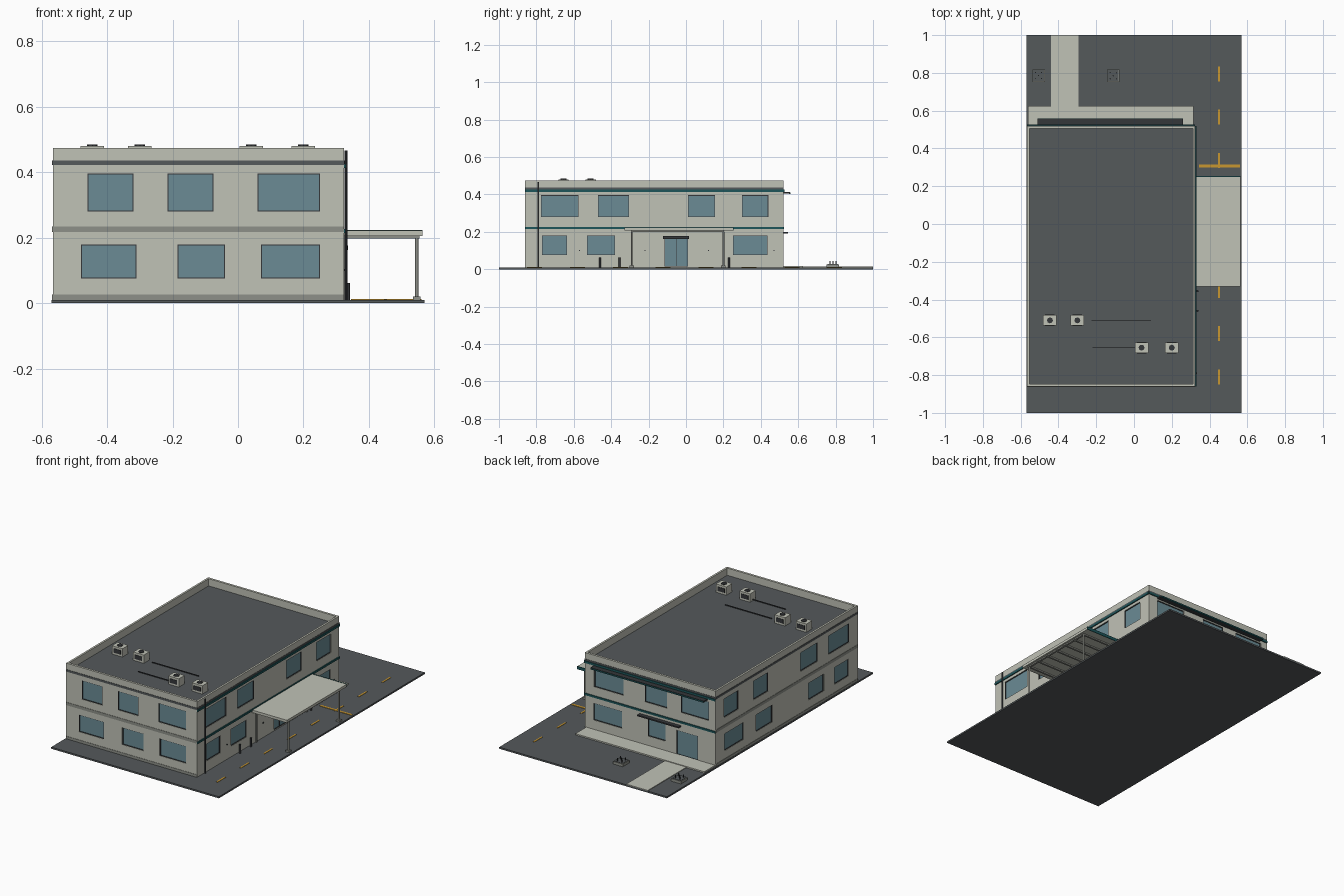
import bpy, bmesh
from mathutils import Vector

old = bpy.data.objects.get("Cube")
if old:
    bpy.data.objects.remove(old, do_unlink=True)


def material(name, *rgb):
    m = bpy.data.materials.new(name)
    m.use_nodes = True
    m.diffuse_color = (*rgb, 1)
    m.node_tree.nodes["Principled BSDF"].inputs["Base Color"].default_value = (*rgb, 1)
    return m


WALL = material("pale stone", .53, .54, .47)
BAND = material("grey trim", .27, .28, .25)
ASPHALT = material("asphalt grey", .09, .1, .105)
DARK = material("charcoal metal", .035, .038, .042)
GLASS = material("blue glass", .145, .26, .3)
TEAL = material("dark teal", .012, .09, .1)
YELLOW = material("road yellow", .58, .31, .03)


def add_box(bm, x, y, z):
    r = bmesh.ops.create_cube(bm, size=1)
    c = Vector((sum(x), sum(y), sum(z))) / 2
    s = (x[1] - x[0], y[1] - y[0], z[1] - z[0])
    bmesh.ops.scale(bm, vec=s, verts=r["verts"])
    bmesh.ops.translate(bm, vec=c, verts=r["verts"])


def boxes(name, mat, items):
    """One object made of boxes given as (x, y, z) ranges."""
    bm = bmesh.new()
    for item in items:
        add_box(bm, *item)
    me = bpy.data.meshes.new(name)
    bm.to_mesh(me)
    bm.free()
    me.materials.append(mat)
    ob = bpy.data.objects.new(name, me)
    bpy.context.collection.objects.link(ob)
    return ob


def box(name, mat, x, y, z):
    return boxes(name, mat, [(x, y, z)])


def cylinder(name, mat, x, y, z, r, sides=12):
    bm = bmesh.new()
    bmesh.ops.create_cone(bm, cap_ends=True, segments=sides, radius1=r, radius2=r, depth=z[1] - z[0])
    bmesh.ops.translate(bm, vec=(x, y, sum(z) / 2), verts=bm.verts)
    me = bpy.data.meshes.new(name)
    bm.to_mesh(me)
    bm.free()
    me.materials.append(mat)
    ob = bpy.data.objects.new(name, me)
    bpy.context.collection.objects.link(ob)
    return ob


# Main dimensions
X0, X1, Y0, Y1 = -.566, .324, -.86, .52
GROUND, ROOF, TOP = .01, .428, .474
UPPER, LOWER, DOOR = (.28, .396), (.075, .18), (.014, .165)

# Ground and paving
box("ground", ASPHALT, (-.57, .57), (-1, 1), (0, GROUND))
box("rear_terrace", WALL, (-.562, .314), (Y1, .625), (GROUND, .018))
box("rear_walkway", WALL, (-.44, -.294), (.625, 1), (GROUND, .014))

# Openings: side, range along the wall, height range
openings = []
for span in ((-.46, -.32), (-.215, -.075), (.06, .25)):
    openings.append(("front", span, UPPER))
for span in ((-.48, -.31), (-.185, -.04), (.07, .25)):
    openings.append(("front", span, LOWER))
for span in ((-.52, -.33), (-.235, -.085), (.06, .26)):
    openings.append(("back", span, UPPER))
openings += [("back", (.07, .265), LOWER), ("back", (-.225, -.105), LOWER), ("back", (-.445, -.3), DOOR)]
for side in ("left", "right"):
    for span in ((-.775, -.575), (-.47, -.305), (.01, .155), (.3, .44)):
        openings.append((side, span, UPPER))
    for span in ((-.77, -.635), (-.53, -.38), (.25, .435)):
        openings.append((side, span, LOWER))
openings += [("left", (-.115, .01), DOOR), ("right", (-.03, .13), LOWER)]


def on_wall(side, span, z, inner, outer):
    """Box on a wall, from depth inner to outer (positive is outward)."""
    if side == "front":
        return span, (Y0 - outer, Y0 - inner), z
    if side == "back":
        return span, (Y1 + inner, Y1 + outer), z
    if side == "left":
        return (X1 + inner, X1 + outer), span, z
    return (X0 - outer, X0 - inner), span, z


# Walls with recessed openings and a sunken roof
walls = box("walls", WALL, (X0, X1), (Y0, Y1), (GROUND, TOP))
cuts = [on_wall(*o, -.008, .02) for o in openings]
cuts.append(((X0 + .012, X1 - .012), (Y0 + .014, Y1 - .014), (ROOF, TOP + .1)))
cutter = boxes("opening_cutter", WALL, cuts)
mod = walls.modifiers.new("openings", "BOOLEAN")
mod.operation, mod.solver, mod.object = "DIFFERENCE", "EXACT", cutter
graph = bpy.context.evaluated_depsgraph_get()
cut_mesh = bpy.data.meshes.new_from_object(walls.evaluated_get(graph))
walls.modifiers.clear()
walls.data = cut_mesh
bpy.data.objects.remove(cutter, do_unlink=True)

boxes("window_panes", GLASS, [on_wall(*o, -.01, -.006) for o in openings])
box("roof_deck", ASPHALT, (X0 + .011, X1 - .011), (Y0 + .013, Y1 - .013), (ROOF - .004, ROOF + .002))

# Thin dark frame around each opening
frames = []
for side, (a, b), (lo, hi) in openings:
    t = .003
    for span, z in (((a, b), (hi - t, hi)), ((a, b), (lo, lo + t)),
                    ((a, a + t), (lo, hi)), ((b - t, b), (lo, hi))):
        frames.append(on_wall(side, span, z, -.008, -.002))
boxes("window_frames", DARK, frames)

# Horizontal trim on every wall
spans = {"front": (X0, X1), "back": (X0, X1), "left": (Y0, Y1), "right": (Y0, Y1)}
boxes("base_trim", BAND, [on_wall(s, spans[s], (GROUND, .026), -.002, .002) for s in ("front", "right")])
boxes("floor_band", BAND, [on_wall(s, spans[s], (.217, .235), -.002, .002) for s in ("front", "right")])
boxes("cornice_band", ASPHALT, [on_wall(s, spans[s], (.423, .436), -.002, .002) for s in spans])
boxes("teal_floor_band", TEAL, [on_wall(s, spans[s], (.215, .227), -.002, .005) for s in ("back", "left")])
boxes("teal_cornice", TEAL, [on_wall(s, spans[s], (.413, .426), -.002, .006) for s in ("back", "left")])

# Rear awnings and door headers
box("rear_awning", DARK, (-.51, .26), (Y1, .556), (.404, .412))
box("rear_awning_edge", TEAL, (-.51, .26), (.55, .558), (.402, .41))
box("rear_door_awning", DARK, (-.33, -.05), (Y1, .545), (.192, .2))
box("side_door_header", DARK, (X1, X1 + .012), (-.122, .016), (.163, .177))
box("side_door_split", DARK, (X1 - .008, X1 - .003), (-.054, -.051), DOOR)

# Entrance canopy with ribs, posts and footings
box("canopy_roof", WALL, (X1, .564), (-.33, .25), (.206, .222))
box("canopy_edge", TEAL, (X1, .564), (.25, .254), (.206, .224))
ribs = [((X1, .555), (y, y + .012), (.198, .207)) for y in [-.295 + .081 * i for i in range(7)]]
ribs.append(((.54, .552), (-.295, .203), (.198, .207)))
boxes("canopy_beams", BAND, ribs)
for i, y in enumerate((-.29, .2)):
    cylinder(f"canopy_post_{i}", BAND, .546, y, (GROUND, .2), .005)
    box(f"post_footing_{i}", BAND, (.534, .558), (y - .012, y + .012), (GROUND, .02))
    box(f"wall_post_{i}", BAND, (X1, X1 + .008), (y - .005, y + .005), (GROUND, .207))

# Downpipe, bollards and small wall lights
cylinder("downpipe", DARK, X1 + .006, -.79, (GROUND, .466), .004, 8)
for i, y in enumerate((-.46, -.355, .23)):
    cylinder(f"bollard_{i}", DARK, X1 + .012, y, (GROUND, .062), .006)
boxes("wall_lights", DARK, [on_wall("left", (y - .003, y + .003), (.098, .104), 0, .004)
                            for y in (-.57, -.22, .12, .47)])

# Rooftop units with fans and pipes
for i, (x, y) in enumerate(((-.445, -.51), (-.3, -.51), (.04, -.655), (.2, -.655))):
    box(f"roof_unit_{i}", WALL, (x - .036, x + .036), (y - .028, y + .028), (ROOF, .481))
    cylinder(f"roof_fan_{i}", DARK, x, y, (.48, .485), .016, 8)
    box(f"unit_grille_{i}", DARK, (x - .025, x + .025), (y - .03, y + .03), (.442, .468))
boxes("roof_pipes", DARK, [((-.225, .09), (-.512, -.508), (.434, .439)),
                           ((-.22, .005), (-.657, -.653), (.434, .439))])

# Rear planters with short stems
for i, x in enumerate((-.505, -.11)):
    y = .785
    box(f"planter_{i}", BAND, (x - .033, x + .033), (y - .033, y + .033), (GROUND, .026))
    box(f"planter_soil_{i}", ASPHALT, (x - .029, x + .029), (y - .029, y + .029), (.024, .028))
    for j, (dx, dy) in enumerate(((-1, -1), (-1, 1), (0, 0), (1, -1), (1, 1))):
        cylinder(f"planter_{i}_stem_{j}", DARK, x + dx * .016, y + dy * .016, (.026, .044), .003, 6)

# Road markings
dashes = [((.446, .456), (y - .04, y + .04), (GROUND, .012)) for y in [-.81 + .2293 * i for i in range(8)]]
dashes.append(((.345, .56), (.3, .314), (GROUND, .0125)))
boxes("road_markings", YELLOW, dashes)
